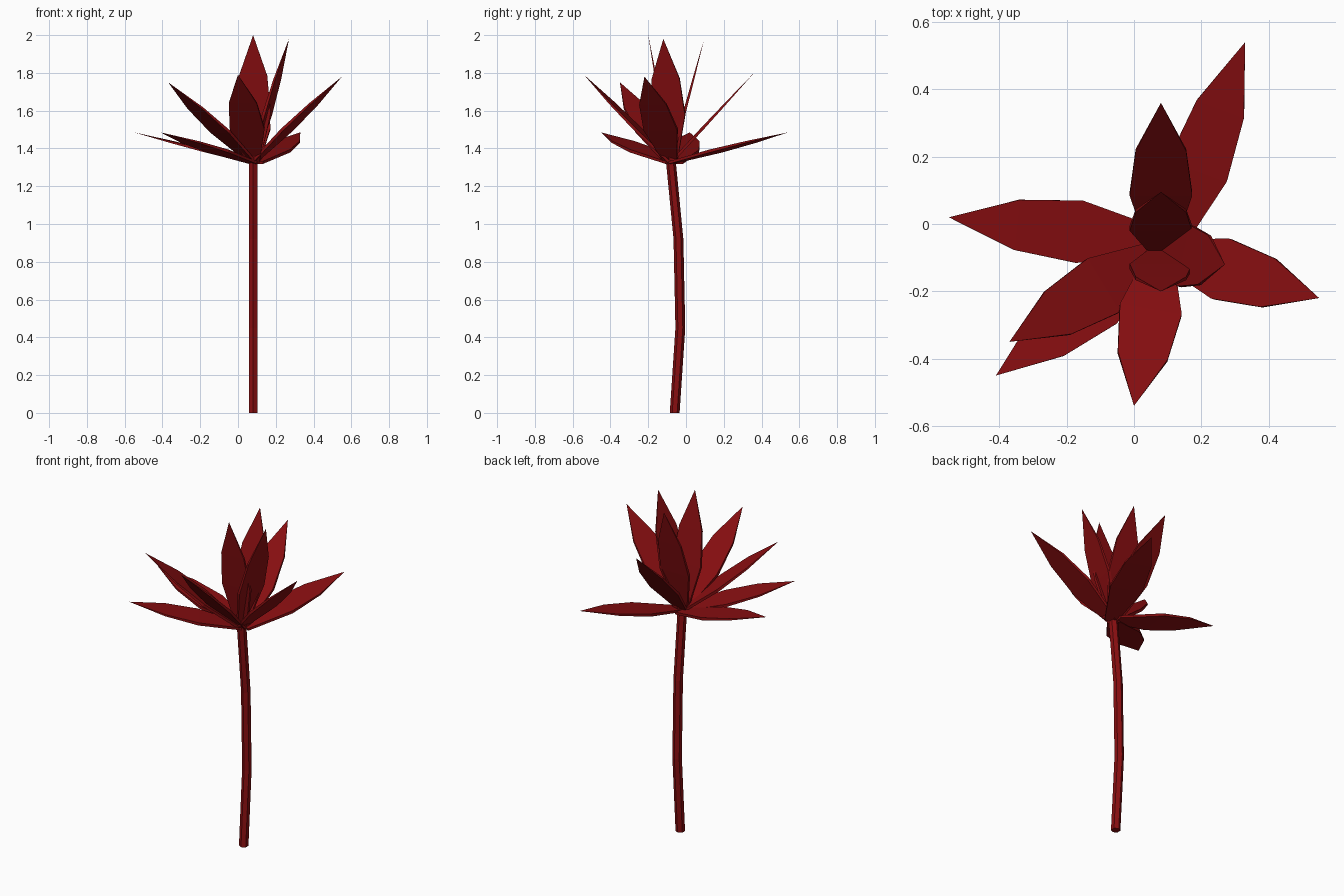
import bpy, bmesh
from math import cos, sin, pi
from mathutils import Vector

if "Cube" in bpy.data.objects:
    bpy.data.objects.remove(bpy.data.objects["Cube"], do_unlink=True)

COLOUR = (0.25, 0.0045, 0.0055, 1)
red = bpy.data.materials.new("deep red")
red.use_nodes = True
red.diffuse_color = COLOUR
red.node_tree.nodes["Principled BSDF"].inputs["Base Color"].default_value = COLOUR


def loft(name, rings, tip=None):
    """Skin flat-shaded faces over rings, ending in a point or a cap."""
    bm = bmesh.new()
    loops = [[bm.verts.new(p) for p in ring] for ring in rings]
    n = len(loops[0])
    for a, b in zip(loops, loops[1:]):
        for i in range(n):
            j = (i + 1) % n
            bm.faces.new((a[i], a[j], b[j], b[i]))
    bm.faces.new(loops[0])
    if tip is None:
        bm.faces.new(loops[-1])
    else:
        point = bm.verts.new(tip)
        for i in range(n):
            bm.faces.new((loops[-1][i], loops[-1][(i + 1) % n], point))
    bmesh.ops.recalc_face_normals(bm, faces=bm.faces)
    mesh = bpy.data.meshes.new(name)
    bm.to_mesh(mesh)
    bm.free()
    mesh.materials.append(red)
    obj = bpy.data.objects.new(name, mesh)
    bpy.context.collection.objects.link(obj)


# Six-sided stem, gently bowed
STEM_X, STEM_R = 0.08, 0.026
stem_path = [(-0.06, 0), (-0.03, 0.45), (-0.04, 0.92), (-0.08, 1.33)]
loft("stem", [[Vector((STEM_X + STEM_R * sin(k * pi / 3), y + STEM_R * cos(k * pi / 3), z))
               for k in range(6)] for y, z in stem_path])

# Petal outline: position along the length, half width, half thickness
OUTLINE = [(0, 0.034, 0.007), (0.385, 0.093, 0.008), (0.68, 0.075, 0.005)]


def petal(name, tip, base=(0.08, -0.08, 1.325)):
    base, tip = Vector(base), Vector(tip)
    along = tip - base
    side = along.cross(Vector((0, 0, 1))).normalized()
    up = side.cross(along).normalized()
    rings = []
    for t, w, h in OUTLINE:
        c = base + along * t
        rings.append([c + side * w * i + up * h * j
                      for i, j in ((-1, -1), (1, -1), (1, 1), (-1, 1))])
    loft(name, rings, tip)


# Spreading, middle and upright tiers of petals
petal("low_petal_right", (-0.55, 0.02, 1.485), (0.08, -0.05, 1.325))
petal("low_petal_back", (0.33, 0.54, 1.485), (0.1, -0.08, 1.325))
petal("low_petal_front", (-0.41, -0.45, 1.485))
petal("middle_petal_left", (0.55, -0.22, 1.78))
petal("middle_petal_back", (0.08, 0.36, 1.80))
petal("middle_petal_right", (-0.37, -0.35, 1.75))
petal("middle_petal_front", (0.0, -0.54, 1.79))
petal("upright_petal_back", (0.08, 0.095, 1.975))
petal("upright_petal_left", (0.27, -0.12, 1.98))
petal("upright_petal_front", (0.08, -0.2, 2.0))
